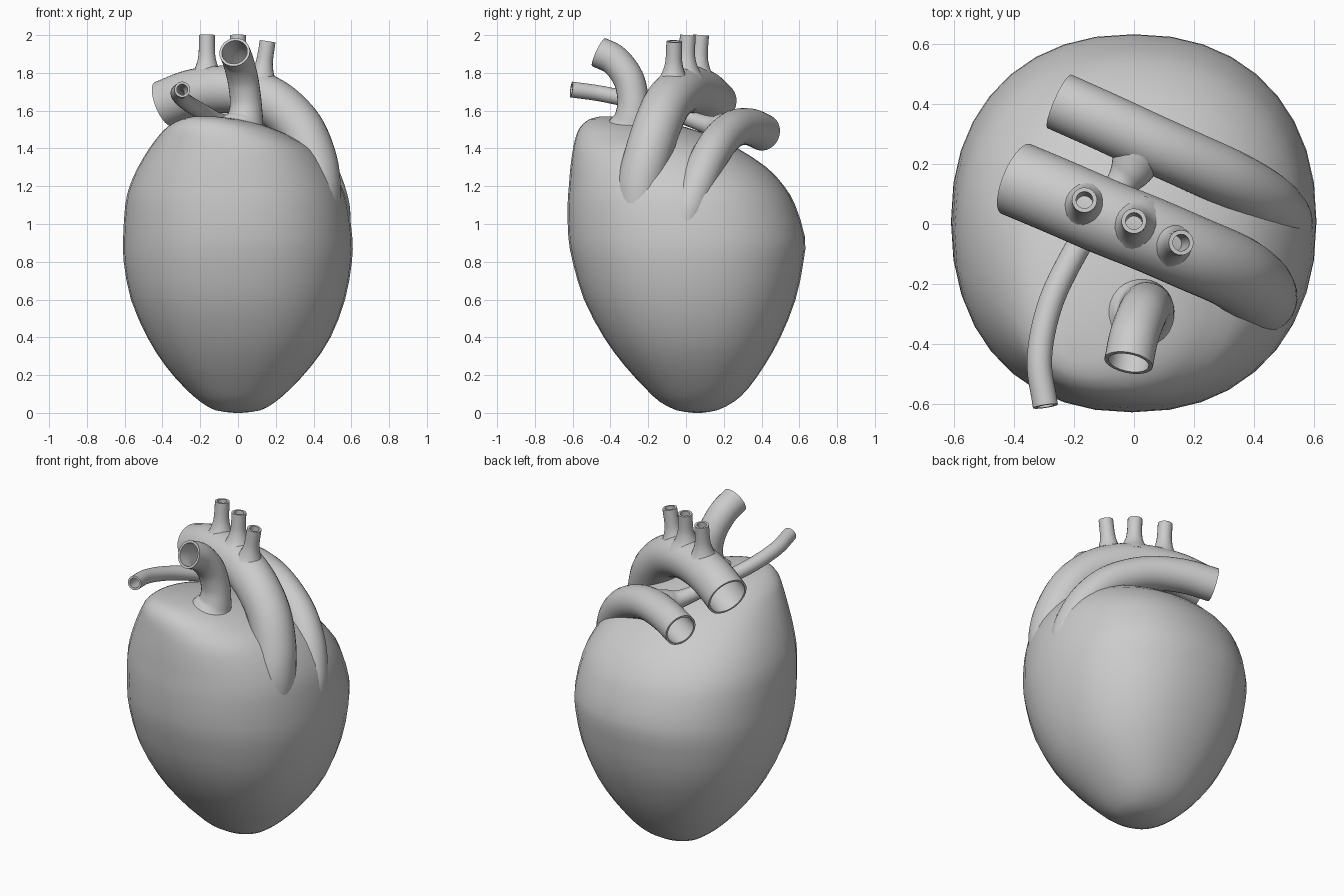
import bpy, bmesh, math
from mathutils import Vector

if "Cube" in bpy.data.objects:
    bpy.data.objects.remove(bpy.data.objects["Cube"])


def spline(rows, steps):
    """Catmull-Rom interpolation of equal-length tuples."""
    p = [Vector(r) for r in rows]
    p = [2 * p[0] - p[1]] + p + [2 * p[-1] - p[-2]]
    out = []
    for i in range(1, len(p) - 2):
        a, b, c, d = p[i - 1:i + 3]
        for s in range(steps):
            t = s / steps
            out.append(0.5 * (2 * b + (c - a) * t + (2 * a - 5 * b + 4 * c - d) * t * t
                              + (3 * b - a - 3 * c + d) * t ** 3))
    return out + [p[-2]]


def loft(name, rings):
    """Skin closed rings of points and cap both ends."""
    bm = bmesh.new()
    vr = [[bm.verts.new(q) for q in ring] for ring in rings]
    n = len(vr[0])
    for a, b in zip(vr, vr[1:]):
        for i in range(n):
            j = (i + 1) % n
            bm.faces.new((a[i], a[j], b[j], b[i]))
    bm.faces.new(vr[0])
    bm.faces.new(vr[-1])
    bmesh.ops.recalc_face_normals(bm, faces=bm.faces)
    me = bpy.data.meshes.new(name)
    bm.to_mesh(me)
    bm.free()
    ob = bpy.data.objects.new(name, me)
    bpy.context.collection.objects.link(ob)
    bpy.ops.object.select_all(action='DESELECT')
    bpy.context.view_layer.objects.active = ob
    ob.select_set(True)
    bpy.ops.object.shade_smooth_by_angle(angle=math.radians(50))
    return ob


def vessel(name, pts, wall, n=28, steps=6):
    """Hollow tube along (x, y, z, radius) points; the first point is the open end."""
    path = spline(pts, steps)
    pos = [Vector(p[:3]) for p in path]
    outer, inner = [], []
    u = Vector((0.3, 0.8, 0.5))
    for i, c in enumerate(pos):
        t = (pos[min(i + 1, len(pos) - 1)] - pos[max(i - 1, 0)]).normalized()
        u = (u - t * u.dot(t)).normalized()
        v = t.cross(u)
        r = path[i][3]
        ri = min(r, pts[0][3]) - wall
        dirs = [u * math.cos(k * math.tau / n) + v * math.sin(k * math.tau / n) for k in range(n)]
        outer.append([c + d * r for d in dirs])
        inner.append([c + d * ri for d in dirs])
    return loft(name, outer[::-1] + inner[:-1])


# Heart body: z, x min, x max, y min, y max of each level
levels = [
    (0.0, -.02, .02, .04, .08), (.014, -.12, .12, -.05, .165), (.06, -.2, .2, -.14, .255),
    (.13, -.28, .28, -.215, .33), (.25, -.385, .39, -.325, .415), (.4, -.48, .49, -.435, .5),
    (.6, -.567, .567, -.54, .58), (.8, -.605, .603, -.6, .622), (.93, -.608, .605, -.623, .63),
    (1.1, -.597, .582, -.627, .578), (1.2, -.574, .548, -.62, .52), (1.3, -.53, .487, -.612, .427),
    (1.4, -.47, .395, -.598, .275), (1.46, -.425, .285, -.584, .155), (1.5, -.39, .2, -.568, .04),
    (1.53, -.35, .11, -.545, -.07), (1.555, -.3, .0, -.51, -.21), (1.568, -.24, -.11, -.46, -.34),
]
rings = []
for z, x0, x1, y0, y1 in [tuple(v) for v in spline(levels, 2)]:
    ring = []
    for k in range(36):
        a = k * math.tau / 36
        c, s = math.cos(a), math.sin(a)
        e = 2 / 2.22
        ring.append(((x0 + x1) / 2 + (x1 - x0) / 2 * math.copysign(abs(c) ** e, c),
                     (y0 + y1) / 2 + (y1 - y0) / 2 * math.copysign(abs(s) ** e, s), z))
    rings.append(ring)
loft("heart_body", rings)

# Large arched artery
R = .126
vessel("main_arch", [(x, y, z, R) for x, y, z in [
    (-.393, .15, 1.635), (-.25, .09, 1.69), (-.1, .025, 1.712), (.05, -.035, 1.7),
    (.2, -.1, 1.635), (.325, -.155, 1.51), (.395, -.205, 1.35), (.418, -.24, 1.2),
    (.41, -.245, 1.03)]], .012)

# Rear arched artery
R = .098
vessel("rear_arch", [(x, y, z, R) for x, y, z in [
    (-.248, .408, 1.485), (-.1, .342, 1.513), (.06, .268, 1.51), (.2, .205, 1.468),
    (.33, .145, 1.39), (.43, .085, 1.27), (.485, .032, 1.13), (.497, .0, 1.02),
    (.48, -.02, .85)]], .012)

# Thin side vessel passing under the main arch into the rear arch
vessel("side_vessel", [
    (-.295, -.607, 1.712, .042), (-.315, -.45, 1.69, .042), (-.28, -.27, 1.65, .042),
    (-.2, -.1, 1.6, .042), (-.11, .04, 1.55, .043), (-.045, .13, 1.52, .052),
    (-.01, .18, 1.512, .072), (.02, .24, 1.51, .088)], .013)

# Front vessel with flared root, tilted to the slope it grows from
vessel("front_vessel", [
    (-.018, -.462, 1.91, .082), (.0, -.375, 1.865, .082), (.025, -.305, 1.77, .082),
    (.04, -.28, 1.66, .083), (.04, -.282, 1.58, .092), (.03, -.288, 1.535, .115),
    (.02, -.294, 1.495, .16), (.015, -.297, 1.475, .19)], .014)

# Three small branches on top of the arch
for name, top, base in [("left_branch", (-.165, .08, 2.0), (-.165, .06, 1.76)),
                        ("middle_branch", (0, .01, 2.0), (0, -.005, 1.775)),
                        ("right_branch", (.157, -.062, 1.967), (.12, -.068, 1.73))]:
    t, b = Vector(top), Vector(base)
    vessel(name, [(*t.lerp(b, f), r) for f, r in
                  [(0, .042), (.35, .043), (.55, .049), (.75, .066), (.9, .09), (1, .105)]],
           .014, n=20, steps=3)
